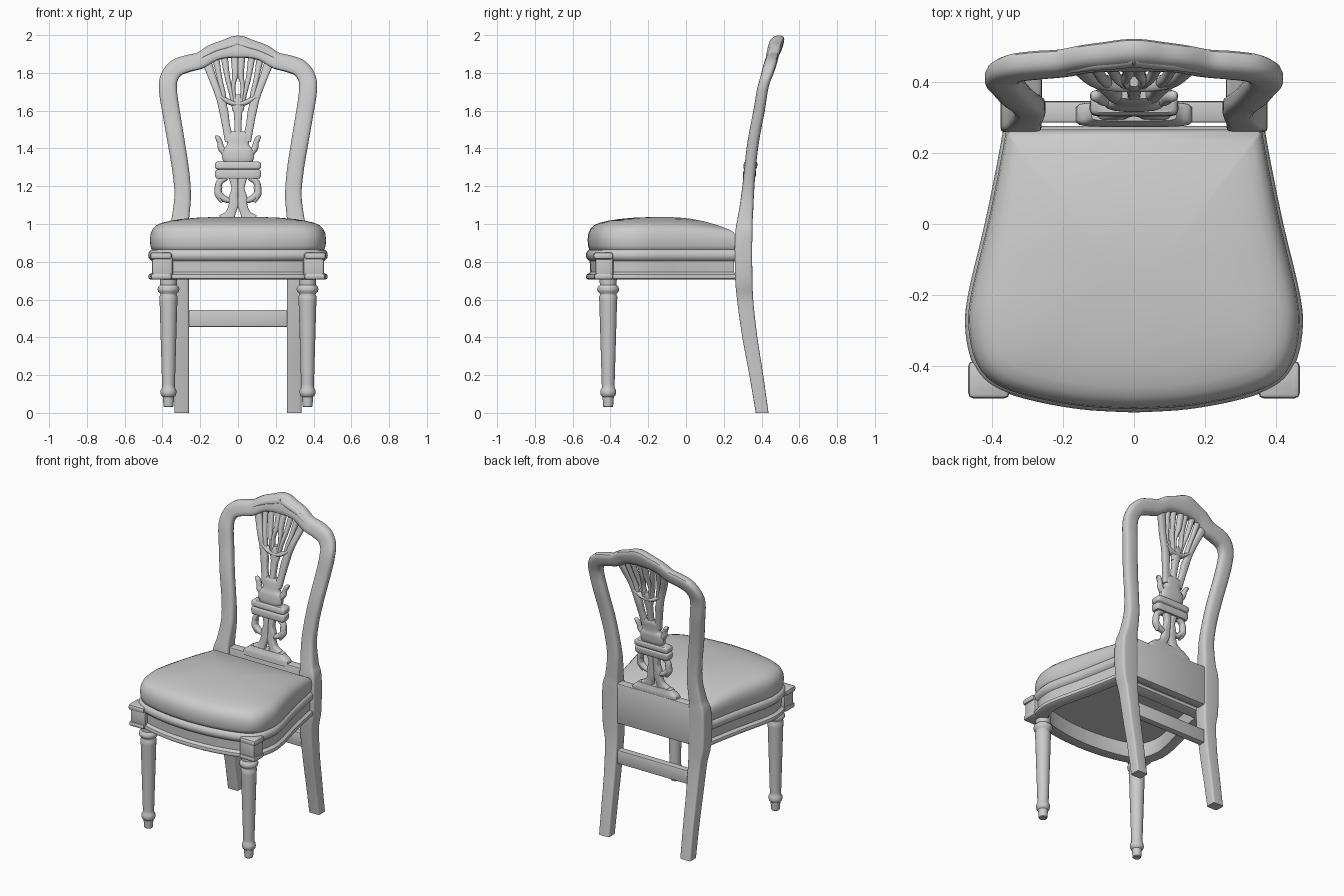
import bpy, bmesh, math


def finish(name, bm, mirror=False, angle=40):
    bmesh.ops.recalc_face_normals(bm, faces=bm.faces)
    me = bpy.data.meshes.new(name)
    bm.to_mesh(me)
    bm.free()
    ob = bpy.data.objects.new(name, me)
    bpy.context.collection.objects.link(ob)
    bpy.ops.object.select_all(action='DESELECT')
    ob.select_set(True)
    bpy.context.view_layer.objects.active = ob
    bpy.ops.object.shade_smooth_by_angle(angle=math.radians(angle))
    if mirror:
        ob.modifiers.new("mirror", 'MIRROR').use_mirror_merge = False
    return ob


def spline(keys, sub):
    """Catmull-Rom samples through tuples of any length."""
    pts = [keys[0]] + list(keys) + [keys[-1]]
    out = []
    for i in range(1, len(pts) - 2):
        a, b, c, d = pts[i - 1:i + 3]
        for s in range(sub):
            t = s / sub
            out.append(tuple(
                0.5 * (2 * q + (r - p) * t + (2 * p - 5 * q + 4 * r - u) * t * t
                       + (3 * q - p - 3 * r + u) * t ** 3)
                for p, q, r, u in zip(a, b, c, d)))
    return out + [tuple(keys[-1])]


def loft(bm, rings, closed=False, cap=True):
    rows = [[bm.verts.new(p) for p in r] for r in rings]
    n = len(rows[0])
    pairs = list(zip(rows, rows[1:])) + ([(rows[-1], rows[0])] if closed else [])
    for a, b in pairs:
        for i in range(n):
            j = (i + 1) % n
            bm.faces.new((a[i], a[j], b[j], b[i]))
    if cap and not closed:
        bm.faces.new(rows[0])
        bm.faces.new(rows[-1])


# Side-view sweep of the whole back: centre depth y at each height z
LEAN = spline([(0, .403), (.2, .372), (.4, .338), (.6, .313), (.75, .305), (.95, .306),
               (1.1, .321), (1.4, .351), (1.6, .387), (1.72, .407), (1.8, .432),
               (1.9, .462), (2.02, .50)], 8)


def lean(z):
    for (z0, y0), (z1, y1) in zip(LEAN, LEAN[1:]):
        if z <= z1:
            return y0 + (y1 - y0) * (z - z0) / (z1 - z0)
    return LEAN[-1][1]


def sweep(name, keys, mirror=False, yo=0, n=16, sub=6):
    """Sweep a superellipse along a path in the back. Key: x, z, half width, half depth, squareness."""
    pts = spline(keys, sub)
    rings = []
    for i, (x, z, w, d, p) in enumerate(pts):
        a, b = pts[max(i - 1, 0)], pts[min(i + 1, len(pts) - 1)]
        tx, tz = b[0] - a[0], b[1] - a[1]
        l = math.hypot(tx, tz) or 1
        nx, nz = tz / l, -tx / l
        ring = []
        for k in range(n):
            t = 2 * math.pi * (k + .5) / n
            c, s = math.cos(t), math.sin(t)
            u = math.copysign(abs(c) ** (2 / p), c) * w
            v = math.copysign(abs(s) ** (2 / p), s) * d
            zz = z + nz * u
            ring.append((x + nx * u, lean(zz) + yo + v, zz))
        rings.append(ring)
    bm = bmesh.new()
    loft(bm, rings)
    return finish(name, bm, mirror)


def box(name, x, y, z, bevel=.008, mirror=False):
    bm = bmesh.new()
    bmesh.ops.create_cube(bm, size=1)
    for v in bm.verts:
        v.co = [(r[0] + r[1]) / 2 + c * (r[1] - r[0]) for r, c in zip((x, y, z), v.co)]
    bmesh.ops.bevel(bm, geom=bm.edges[:], offset=bevel, segments=2, affect='EDGES', profile=.5)
    return finish(name, bm, mirror)


# Back legs, stiles and crest as one continuous hoop
half = [(.298, 0, .038, .034, 9), (.298, .2, .039, .037, 9), (.30, .4, .041, .040, 9),
        (.305, .6, .046, .043, 9), (.316, .72, .056, .046, 9), (.317, .93, .057, .046, 9),
        (.306, 1.02, .047, .041, 6), (.293, 1.15, .044, .034, 4), (.303, 1.28, .045, .031, 3),
        (.325, 1.42, .046, .031, 3), (.352, 1.58, .047, .031, 3), (.370, 1.70, .048, .030, 3),
        (.366, 1.77, .048, .031, 3), (.330, 1.823, .047, .034, 3), (.27, 1.848, .046, .035, 3),
        (.20, 1.866, .045, .034, 3), (.135, 1.905, .046, .034, 3), (.075, 1.924, .049, .036, 3)]
sweep("back_frame", half + [(0, 1.938, .060, .038, 3)] + [(-k[0],) + k[1:] for k in half[::-1]])
sweep("crest_leaf", [(0, 1.965, .02, .014, 2), (.06, 1.945, .018, .014, 2),
                     (.12, 1.925, .014, .012, 2), (.19, 1.885, .006, .008, 2)], True, -.027)

# Rear rail and stretcher
box("rear_rail", (-.29, .29), (.285, .345), (.72, .985))
box("rear_stretcher", (-.275, .275), (.302, .346), (.455, .545), .005)

# Pierced splat, lower half
sweep("splat_shoe", [(0, .97, .165, .034, 6), (0, 1.0, .16, .033, 6), (0, 1.02, .135, .028, 6),
                     (0, 1.035, .12, .024, 6)])
sweep("splat_foot", [(.058, 1.02, .05, .022, 4), (.04, 1.055, .027, .02, 4), (.024, 1.10, .026, .02, 4),
                     (.024, 1.14, .025, .02, 4), (.017, 1.19, .018, .02, 4),
                     (.025, 1.25, .025, .02, 4)], True)
sweep("splat_scroll", [(.03, 1.12, .012, .016, 2), (.075, 1.135, .018, .02, 2), (.104, 1.17, .018, .022, 2),
                       (.098, 1.22, .018, .02, 2), (.06, 1.245, .014, .018, 2)], True)
sweep("splat_leaf_drop", [(.10, 1.20, .018, .02, 2), (.105, 1.16, .02, .022, 2),
                          (.085, 1.115, .008, .012, 2)], True)
sweep("splat_block", [(0, 1.24, .115, .03, 8), (0, 1.255, .122, .034, 8), (0, 1.28, .122, .034, 8),
                      (0, 1.288, .112, .027, 8), (0, 1.297, .122, .036, 8), (0, 1.32, .122, .036, 8),
                      (0, 1.33, .112, .03, 8)])
sweep("splat_urn", [(0, 1.325, .075, .024, 3), (0, 1.35, .085, .03, 3), (0, 1.39, .083, .03, 3),
                    (0, 1.42, .06, .024, 3), (0, 1.47, .062, .022, 3), (0, 1.49, .045, .014, 3)])
sweep("urn_horn", [(.06, 1.37, .02, .02, 2), (.088, 1.40, .018, .018, 2), (.095, 1.43, .015, .016, 2),
                   (.108, 1.455, .014, .016, 2), (.122, 1.46, .006, .01, 2)], True)

# Pierced splat, fanned strands
sweep("strand_outer", [(.045, 1.44, .025, .018, 3), (.063, 1.52, .021, .018, 3), (.076, 1.60, .024, .02, 3),
                       (.097, 1.67, .02, .018, 3), (.13, 1.76, .02, .018, 3),
                       (.168, 1.865, .026, .018, 3)], True)
sweep("strand_middle", [(.07, 1.58, .015, .016, 2), (.078, 1.68, .015, .016, 2), (.097, 1.77, .014, .016, 2),
                        (.12, 1.89, .02, .016, 2)], True)
sweep("strand_inner", [(.015, 1.60, .014, .016, 2), (.035, 1.69, .013, .016, 2), (.055, 1.77, .014, .016, 2),
                       (.075, 1.90, .02, .016, 2)], True)
sweep("strand_heart", [(.006, 1.60, .014, .018, 2), (.024, 1.70, .011, .018, 2), (.022, 1.75, .012, .018, 2),
                       (.014, 1.80, .018, .02, 2), (.018, 1.90, .022, .018, 2)], True)
sweep("strand_centre", [(0, 1.44, .017, .018, 3), (0, 1.55, .02, .018, 3), (0, 1.65, .026, .02, 3),
                        (0, 1.685, .012, .014, 3)])
sweep("strand_tie", [(0, 1.635, .014, .022, 2), (.045, 1.645, .014, .023, 2),
                     (.095, 1.675, .012, .02, 2)], True)

# Seat plan outline, right half mirrored; back edge is straight
side = spline([(0, -.53), (.15, -.521), (.30, -.493), (.40, -.455), (.452, -.395), (.474, -.30),
               (.467, -.20), (.42, 0), (.387, .16), (.366, .275)], 6)
outline = side + [(-x, y) for x, y in side[:0:-1]]
CY = -.128


def seat_ring(inset, z, drop=0):
    ring = []
    for x, y in outline:
        px = x * (1 - inset / .47)
        py = CY + (y - CY) * (1 - inset / .40)
        dz = drop * (max(0, py + .1) / .37) ** 2
        ring.append((px, py, z - dz))
    return ring


# Moulded hollow seat frame
bm = bmesh.new()
loft(bm, [seat_ring(i, z) for i, z in (
    (.03, .868), (.012, .862), (.003, .85), (0, .835), (.003, .82), (.012, .81), (.02, .804), (.022, .745),
    (.014, .738), (.004, .733), (0, .722), (.003, .711), (.012, .705), (.075, .705), (.08, .72),
    (.08, .82))], closed=True)
finish("seat_frame", bm)

# Webbing panel under the seat
bm = bmesh.new()
loft(bm, [seat_ring(.06, .80), seat_ring(.06, .83)])
finish("seat_underside", bm)

# Domed cushion
bm = bmesh.new()
loft(bm, [seat_ring(i, z, d) for i, z, d in (
    (.04, .85, 0), (.018, .862, 0), (.011, .885, 0), (.009, .92, .005), (.013, .95, .012),
    (.024, .975, .02), (.042, .993, .03), (.07, 1.006, .038), (.12, 1.018, .043), (.18, 1.027, .045),
    (.25, 1.033, .045), (.32, 1.036, .045), (.38, 1.037, .045))])
finish("seat_cushion", bm, angle=60)

# Corner blocks with top and bottom mouldings
box("corner_block", (.345, .455), (-.48, -.385), (.71, .85), .012, True)
box("corner_block_cap", (.35, .466), (-.49, -.385), (.812, .85), .014, True)
box("corner_block_base", (.35, .462), (-.487, -.385), (.706, .738), .012, True)

# Turned front legs
prof = [(.022, .03), (.026, .034), (.030, .085), (.039, .093), (.042, .105), (.041, .122), (.034, .133),
        (.034, .15), (.047, .59), (.049, .615), (.043, .625), (.044, .632), (.055, .642), (.058, .655),
        (.054, .668), (.044, .678), (.046, .71), (.046, .73)]
N = 28
bm = bmesh.new()
loft(bm, [[(.368 + r * math.cos(2 * math.pi * k / N), -.412 + r * math.sin(2 * math.pi * k / N), z)
           for k in range(N)] for r, z in prof])
finish("front_leg", bm, True)
